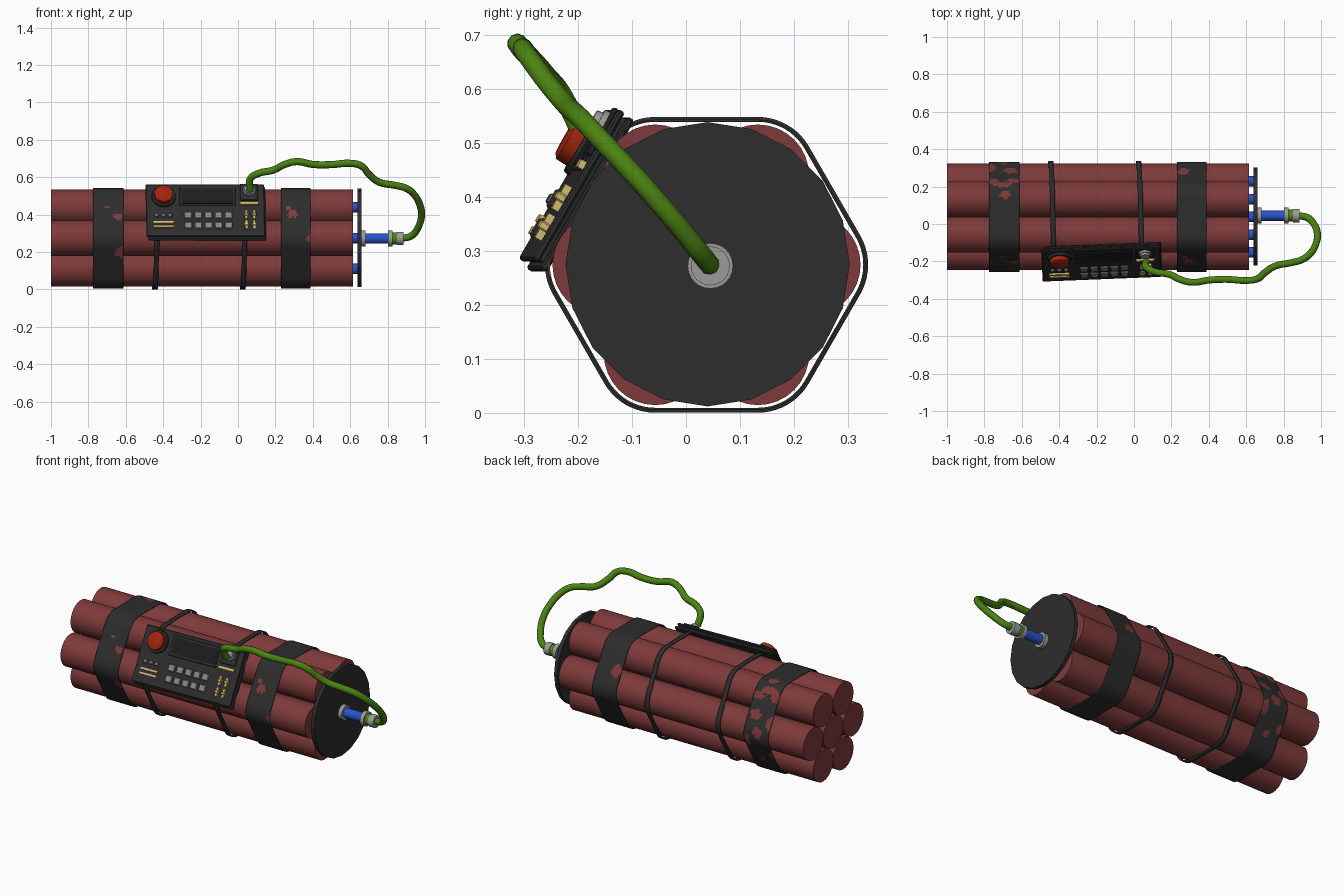
import bpy, bmesh, math
from mathutils import Matrix, Vector

if "Cube" in bpy.data.objects:
    bpy.data.objects.remove(bpy.data.objects["Cube"])

CY, CZ, R, SR = 0.038, 0.274, 0.19, 0.095   # bundle centre, stick spacing, stick radius


def mat(name, r, g, b):
    m = bpy.data.materials.new(name)
    m.diffuse_color = (r, g, b, 1)
    m.use_nodes = True
    m.node_tree.nodes["Principled BSDF"].inputs["Base Color"].default_value = m.diffuse_color
    return m


RED = mat("stick red", 0.21, 0.042, 0.042)
BLACK = mat("black", 0.026, 0.026, 0.026)
SCREEN = mat("screen black", 0.012, 0.012, 0.013)
GREEN = mat("cable green", 0.07, 0.225, 0.006)
GREY = mat("metal grey", 0.33, 0.33, 0.33)
KEY = mat("key grey", 0.25, 0.25, 0.25)
BLUE = mat("plug blue", 0.02, 0.085, 0.6)
YELLOW = mat("pale yellow", 0.65, 0.5, 0.16)
BUTTON = mat("button red", 0.36, 0.018, 0.004)


def finish(name, bm, mats, smooth=True):
    bmesh.ops.recalc_face_normals(bm, faces=bm.faces)
    me = bpy.data.meshes.new(name)
    bm.to_mesh(me)
    bm.free()
    ob = bpy.data.objects.new(name, me)
    bpy.context.collection.objects.link(ob)
    for m in mats:
        me.materials.append(m)
    if smooth:
        bpy.ops.object.select_all(action='DESELECT')
        ob.select_set(True)
        bpy.context.view_layer.objects.active = ob
        bpy.ops.object.shade_smooth_by_angle(angle=math.radians(35))
    return ob


def x_cyl(name, x0, x1, y, z, r, m, seg=32, smooth=True):
    """Cylinder lying along x."""
    bm = bmesh.new()
    mx = Matrix.Translation(((x0 + x1) / 2, y, z)) @ Matrix.Rotation(math.pi / 2, 4, 'Y')
    bmesh.ops.create_cone(bm, cap_ends=True, segments=seg, radius1=r, radius2=r, depth=x1 - x0, matrix=mx)
    return finish(name, bm, [m], smooth)


def hull(offset, step=0.012):
    """Rounded hexagon around the bundle as finely spaced (y, z) points."""
    pts = []
    for k in range(6):
        a = math.radians(60 * k)
        cy, cz = CY + R * math.cos(a), CZ + R * math.sin(a)
        for i in range(11):
            t = a + math.radians(-30 + 6 * i)
            pts.append((cy + offset * math.cos(t), cz + offset * math.sin(t)))
        b = a + math.radians(60)
        e = (CY + R * math.cos(b) + offset * math.cos(t), CZ + R * math.sin(b) + offset * math.sin(t))
        s = pts[-1]
        n = int(R / step)
        pts += [(s[0] + (e[0] - s[0]) * i / n, s[1] + (e[1] - s[1]) * i / n) for i in range(1, n)]
    return pts


def wrap(name, x0, x1, offset, thick, cols, blobs=(), skew=0.0):
    """Band around the bundle; worn spots (x, angle, half width, half length) show red."""
    bm = bmesh.new()
    pts = hull(offset)
    rows = [[bm.verts.new((x0 + (x1 - x0) * c / cols - skew * (y - CY) + skew * (z - CZ), y, z))
             for c in range(cols + 1)] for y, z in pts]
    for i, row in enumerate(rows):
        nxt = rows[(i + 1) % len(rows)]
        for c in range(cols):
            f = bm.faces.new((row[c], row[c + 1], nxt[c + 1], nxt[c]))
            p = f.calc_center_median()
            ang = math.degrees(math.atan2(p.z - CZ, p.y - CY)) % 360
            for bx, ba, rx, rs in blobs:
                d = (ang - ba + 180) % 360 - 180
                s = d * 0.005
                wob = 1 + 0.25 * math.sin(p.x * 160 + ang * 0.5)
                if ((p.x - bx) / rx) ** 2 + (s / rs) ** 2 < wob:
                    f.material_index = 1
    ob = finish(name, bm, [BLACK, RED])
    so = ob.modifiers.new("thickness", 'SOLIDIFY')
    so.thickness = thick
    so.offset = -1
    return ob


# Seven sticks, each with a blue pin to the end disc
for i in range(7):
    a = math.radians(60 * i)
    r = R if i < 6 else 0
    y, z = CY + r * math.cos(a), CZ + r * math.sin(a)
    x_cyl(f"stick_{i}", -1.0, 0.615, y, z, SR, RED)
    x_cyl(f"pin_{i}", 0.61, 0.642, y, z, 0.028, BLUE, 16)

# End disc and plug
x_cyl("end_disc", 0.638, 0.66, 0.04, 0.275, 0.263, BLACK, 20, False)
PY, PZ = 0.045, 0.272
for name, x0, x1, r, m in (("plug_collar", 0.66, 0.683, 0.043, GREY), ("plug_body", 0.68, 0.805, 0.028, BLUE),
                           ("plug_ring_inner", 0.802, 0.826, 0.042, GREY), ("plug_sleeve", 0.82, 0.86, 0.032, GREEN),
                           ("plug_ring_outer", 0.85, 0.885, 0.036, GREY)):
    x_cyl(name, x0, x1, PY, PZ, r, m, 24)

# Worn tape bands and thin straps
wrap("tape_left", -0.775, -0.613, 0.104, 0.004, 24, (
    (-0.75, 48, 0.03, 0.03), (-0.70, 53, 0.05, 0.022), (-0.64, 46, 0.04, 0.018), (-0.69, 66, 0.028, 0.022),
    (-0.66, 24, 0.035, 0.03), (-0.76, 18, 0.022, 0.04), (-0.70, 4, 0.03, 0.03), (-0.63, 352, 0.022, 0.04),
    (-0.77, 335, 0.03, 0.03), (-0.69, 325, 0.02, 0.025),
    (-0.70, 142, 0.012, 0.012), (-0.64, 155, 0.026, 0.022), (-0.625, 196, 0.035, 0.035)))
wrap("tape_right", 0.23, 0.388, 0.104, 0.004, 24, (
    (0.265, 26, 0.03, 0.04), (0.27, 143, 0.016, 0.014), (0.29, 151, 0.028, 0.025),
    (0.38, 181, 0.02, 0.016)))
wrap("strap_left", -0.452, -0.426, 0.109, 0.008, 2, skew=0.02)
wrap("strap_right", 0.018, 0.044, 0.109, 0.008, 2, skew=0.02)

# Control panel frame: u along the panel, v up its face, n outwards
u = Vector((1, 0.04, 0)).normalized()
n = Vector((0.035, -0.866, 0.5)).normalized()
v = n.cross(u).normalized()
n = u.cross(v)
PANEL = Matrix.Translation((-0.175, CY - 0.278 * 0.866, CZ + 0.278 * 0.5)) @ Matrix((u, v, n)).transposed().to_4x4()


def box(name, cu, cv, w, h, n0, n1, m, bevel=0.0):
    bm = bmesh.new()
    bmesh.ops.create_cube(bm, size=1, matrix=Matrix.Translation((cu, cv, (n0 + n1) / 2)) @ Matrix.Diagonal((w, h, n1 - n0, 1)))
    if bevel:
        bmesh.ops.bevel(bm, geom=bm.edges[:], offset=bevel, segments=1, affect='EDGES')
    bm.transform(PANEL)
    return finish(name, bm, [m], False)


def knob(name, cu, cv, r0, r1, n0, n1, m, seg=24):
    bm = bmesh.new()
    bmesh.ops.create_cone(bm, cap_ends=True, segments=seg, radius1=r0, radius2=r1, depth=n1 - n0,
                          matrix=PANEL @ Matrix.Translation((cu, cv, (n0 + n1) / 2)))
    return finish(name, bm, [m])


F = 0.018  # panel front surface
box("panel_back", 0.008, -0.004, 0.63, 0.325, -0.018, -0.003, BLACK, 0.004)
box("panel_core", 0, 0, 0.61, 0.305, -0.004, 0.005, BLACK)
box("panel_front", 0, 0.002, 0.635, 0.32, 0.004, F, BLACK, 0.004)
box("screen_frame", 0.013, 0.086, 0.30, 0.115, F - 0.002, F + 0.005, BLACK, 0.003)
box("screen", 0.013, 0.086, 0.275, 0.09, F, F + 0.007, SCREEN)

# Red push button
knob("button_base", -0.222, 0.085, 0.066, 0.062, F - 0.002, F + 0.012, BLACK)
knob("button_side", -0.222, 0.085, 0.052, 0.05, F, F + 0.036, BUTTON)
knob("button_top", -0.222, 0.085, 0.05, 0.04, F + 0.036, F + 0.042, BUTTON)

# Key pad, indicators and sliders
for row in range(2):
    for col in range(5):
        box(f"key_{row}_{col}", -0.093 + col * 0.054, -0.034 - row * 0.062, 0.042, 0.04, F - 0.002, F + 0.012, KEY, 0.004)
    box(f"yellow_bar_{row}", -0.226, -0.076 - row * 0.026, 0.11, 0.014, F - 0.002, F + 0.01, YELLOW)
    for col in range(2):
        su, sv = 0.218 + col * 0.042, -0.032 - row * 0.062
        box(f"slider_{row}_{col}", su, sv, 0.014, 0.052, F - 0.002, F + 0.014, YELLOW)
        box(f"slider_grip_{row}_{col}", su, sv, 0.026, 0.016, F - 0.002, F + 0.02, YELLOW, 0.003)
for col in range(3):
    box(f"indicator_{col}", -0.262 + col * 0.036, -0.034, 0.022, 0.02, F - 0.002, F + 0.012, KEY, 0.003)
box("yellow_strip", 0.235, 0.04, 0.1, 0.016, F - 0.002, F + 0.012, YELLOW)

# Cable socket
box("socket_plate", 0.235, 0.112, 0.095, 0.1, F - 0.002, F + 0.007, BLACK, 0.003)
knob("socket_ring", 0.235, 0.118, 0.034, 0.032, F, F + 0.018, GREY)
knob("socket_neck", 0.235, 0.118, 0.026, 0.024, F + 0.016, F + 0.03, GREY)

# Cable from the socket round to the plug
path = [(0.065, -0.20, 0.53), (0.065, -0.23, 0.59), (0.11, -0.255, 0.62), (0.19, -0.27, 0.638),
        (0.25, -0.298, 0.668), (0.315, -0.312, 0.683), (0.40, -0.30, 0.668), (0.50, -0.296, 0.667),
        (0.60, -0.302, 0.674), (0.66, -0.293, 0.66), (0.70, -0.26, 0.615), (0.755, -0.225, 0.573),
        (0.84, -0.207, 0.556), (0.90, -0.19, 0.54), (0.945, -0.155, 0.503), (0.973, -0.105, 0.45),
        (0.981, -0.06, 0.40), (0.965, -0.005, 0.335), (0.925, 0.035, 0.285), (0.865, PY, PZ)]
cu = bpy.data.curves.new("cable", 'CURVE')
cu.dimensions = '3D'
cu.bevel_depth = 0.019
cu.bevel_resolution = 3
cu.resolution_u = 5
cu.use_fill_caps = True
sp = cu.splines.new('BEZIER')
sp.bezier_points.add(len(path) - 1)
for bp, p in zip(sp.bezier_points, path):
    bp.co = p
    bp.handle_left_type = bp.handle_right_type = 'AUTO'
cu.materials.append(GREEN)
cable = bpy.data.objects.new("cable", cu)
bpy.context.collection.objects.link(cable)
bpy.ops.object.select_all(action='DESELECT')
cable.select_set(True)
bpy.context.view_layer.objects.active = cable
bpy.ops.object.convert(target='MESH')
